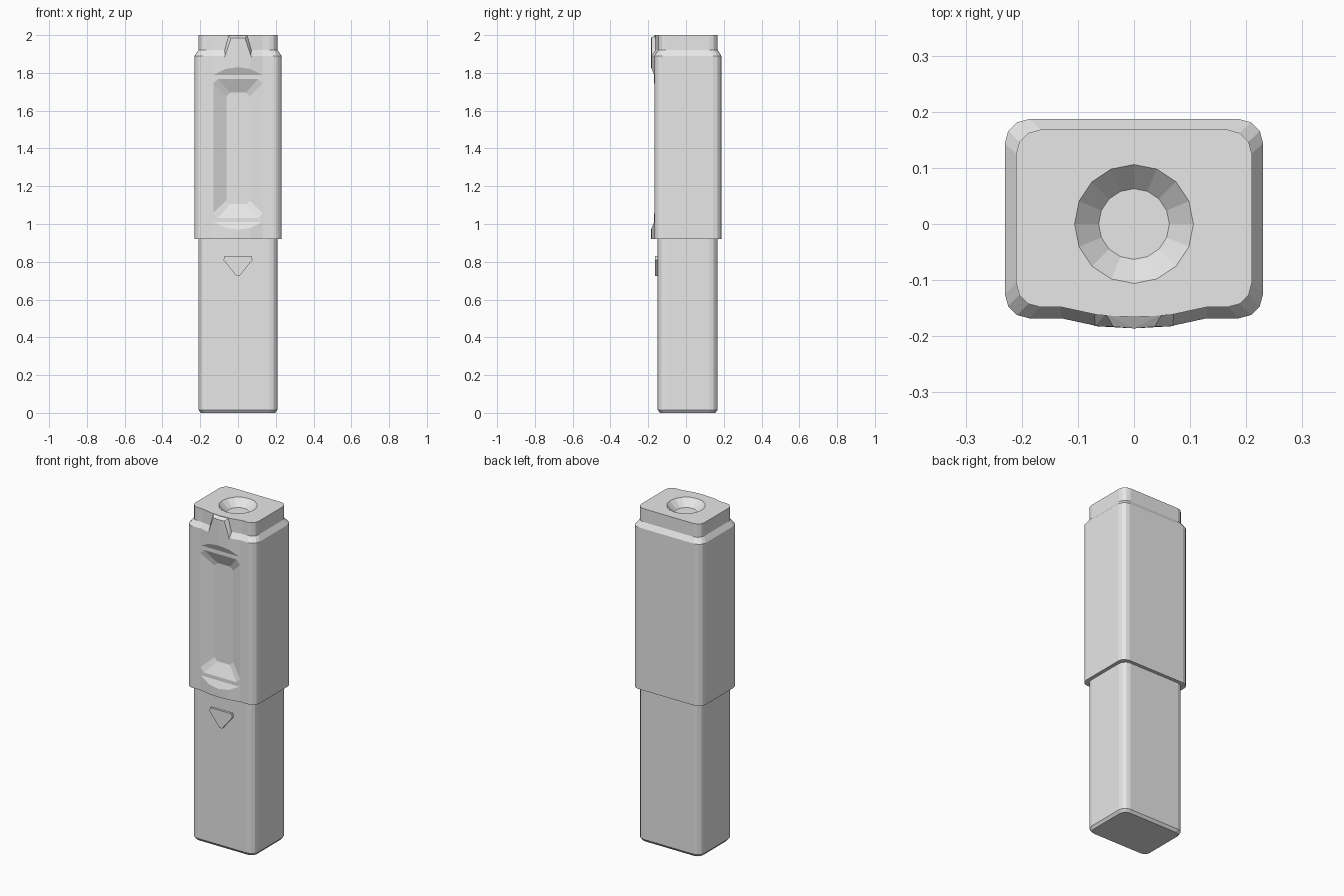
import bpy, bmesh, math

cube = bpy.data.objects.get("Cube")
if cube:
    bpy.data.objects.remove(cube, do_unlink=True)

grey = bpy.data.materials.new("plain grey")
grey.use_nodes = True
COLOR = (0.8, 0.8, 0.8, 1)
grey.diffuse_color = COLOR
grey.node_tree.nodes["Principled BSDF"].inputs["Base Color"].default_value = COLOR


def make(name, bm):
    bmesh.ops.recalc_face_normals(bm, faces=bm.faces)
    mesh = bpy.data.meshes.new(name)
    bm.to_mesh(mesh)
    bm.free()
    mesh.materials.append(grey)
    obj = bpy.data.objects.new(name, mesh)
    bpy.context.collection.objects.link(obj)
    return obj


def loft(name, rings):
    """Skin rings of equal point count and cap both ends."""
    bm = bmesh.new()
    loops = [[bm.verts.new(p) for p in ring] for ring in rings]
    n = len(loops[0])
    for a, b in zip(loops, loops[1:]):
        for i in range(n):
            j = (i + 1) % n
            bm.faces.new((a[i], a[j], b[j], b[i]))
    bm.faces.new(loops[0][::-1])
    bm.faces.new(loops[-1])
    return make(name, bm)


def hull(name, half):
    """Convex solid from points mirrored across x."""
    bm = bmesh.new()
    for x, y, z in half:
        for s in ((1, -1) if x else (1,)):
            bm.verts.new((s * x, y, z))
    bmesh.ops.convex_hull(bm, input=bm.verts)
    bmesh.ops.dissolve_limit(bm, angle_limit=0.01, verts=bm.verts, edges=bm.edges)
    return make(name, bm)


def section(z, hx, y0, y1, r=0.043, bulge=()):
    """Rounded rectangle at height z, with an optional front bulge."""
    pts = []
    corners = ((hx - r, y0 + r, 270), (hx - r, y1 - r, 0),
               (r - hx, y1 - r, 90), (r - hx, y0 + r, 180))
    for cx, cy, start in corners:
        for k in range(4):
            t = math.radians(start + 30 * k)
            pts.append((cx + r * math.cos(t), cy + r * math.sin(t), z))
    pts += [(x, y0 - d, z) for x, d in bulge]
    return pts


def cut(target, cutter):
    mod = target.modifiers.new(cutter.name, "BOOLEAN")
    mod.operation = "DIFFERENCE"
    mod.solver = "EXACT"
    mod.object = cutter
    cutter.hide_render = True
    cutter.hide_viewport = True
    cutter.display_type = "WIRE"


# Lower body with a chamfered foot
loft("lower_body", [section(0, 0.197, -0.138, 0.155, 0.035),
                    section(0.016, 0.209, -0.15, 0.167),
                    section(0.95, 0.209, -0.15, 0.167)])

# Upper sleeve, shoulder and neck
BULGE = ((-0.13, 0), (-0.065, 0.014), (0, 0.018), (0.065, 0.014), (0.13, 0))
sleeve = loft("upper_sleeve", [section(0.92, 0.23, -0.168, 0.187, bulge=BULGE),
                               section(1.89, 0.23, -0.168, 0.187, bulge=BULGE),
                               section(1.92, 0.21, -0.148, 0.168, bulge=BULGE),
                               section(2.0, 0.21, -0.148, 0.168, bulge=BULGE)])

# Flat break in the front bulge, with sloping ends
MID = 1.4
flat_cut = hull("flat_cutter", [(0.16, y, MID + s * h) for s in (1, -1)
                                for y, h in ((-0.1685, 0.39), (-0.21, 0.485))])

# Sunken thumb panel with sloping walls
FLOOR, FACE = -0.135, -0.1685
panel = []
for y, w, h, c in ((FLOOR, 0.062, 0.295, 0.02), (FACE, 0.132, 0.368, 0.025),
                   (-0.2, 0.132, 0.368, 0.025)):
    for s in (1, -1):
        panel += [(w, y, MID + s * (h - c)), (w - c, y, MID + s * h)]
panel_cut = hull("panel_cutter", panel)

# Tapered socket in the top
socket_cut = loft("socket_cutter", [
    [(r * math.cos(i * math.pi / 8), r * math.sin(i * math.pi / 8), z)
     for i in range(16)]
    for r, z in ((0.063, 1.957), (0.106, 2.0), (0.106, 2.05))])

for cutter in (flat_cut, panel_cut, socket_cut):
    cut(sleeve, cutter)

# Tapered tab on the front of the neck
hull("front_tab", [(0.037, -0.183, 1.985), (0, -0.186, 1.985),
                   (0.07, -0.182, 1.885), (0, -0.186, 1.885),
                   (0.05, -0.16, 2.0), (0.085, -0.15, 1.885),
                   (0.05, -0.14, 2.0), (0.085, -0.14, 1.885)])

# Raised triangular marker
hull("triangle_marker", [(x, y, z) for y in (-0.163, -0.14)
                         for x, z in ((0.07, 0.83), (0.077, 0.81), (0.008, 0.725))])
